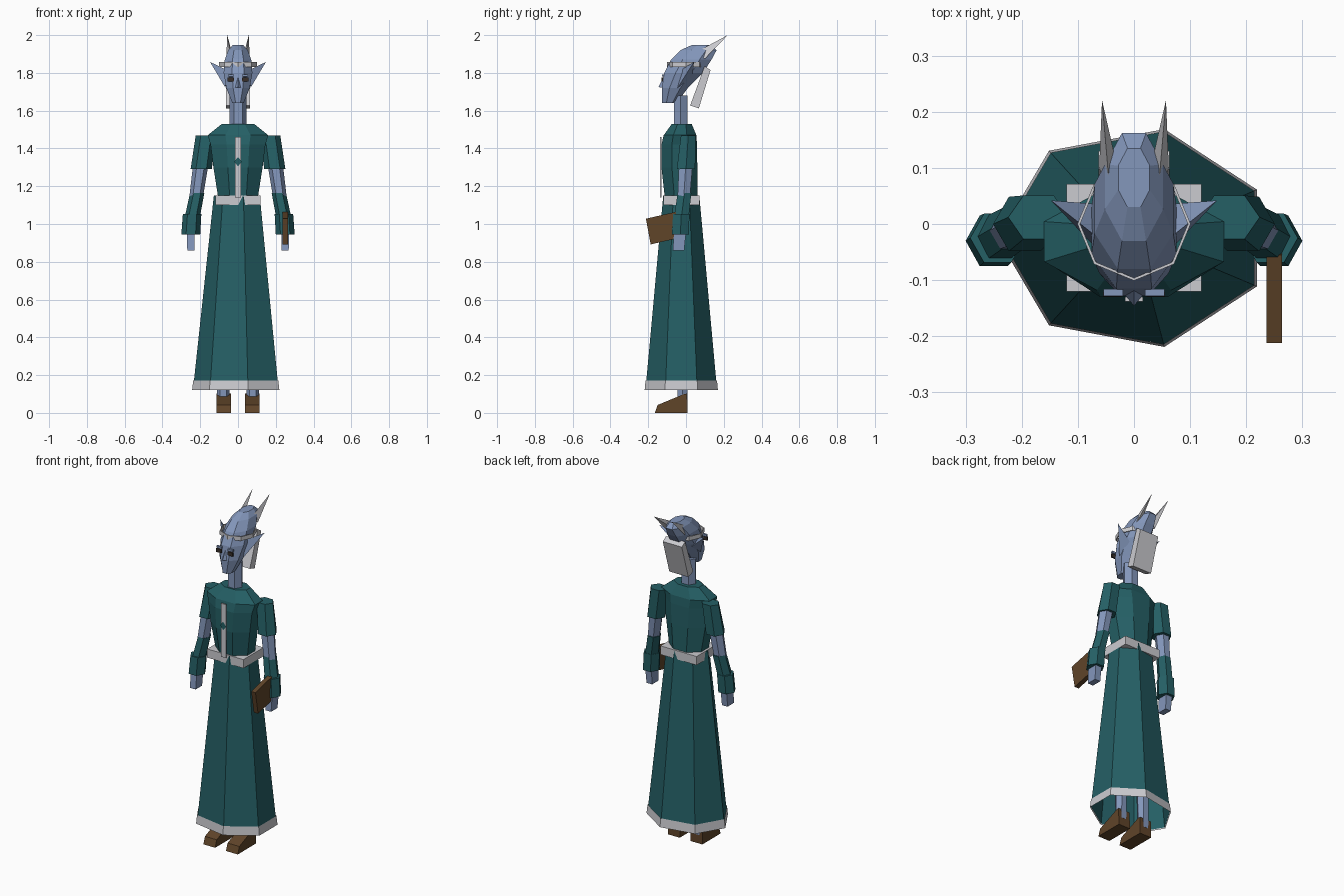
import bpy, bmesh, math
from mathutils import Vector

if "Cube" in bpy.data.objects:
    bpy.data.objects.remove(bpy.data.objects["Cube"])


def material(name, r, g, b):
    m = bpy.data.materials.new(name)
    m.diffuse_color = (r, g, b, 1)
    m.use_nodes = True
    m.node_tree.nodes["Principled BSDF"].inputs["Base Color"].default_value = m.diffuse_color
    return m


TEAL = material("teal_cloth", 0.018, 0.115, 0.13)
SKIN = material("blue_skin", 0.23, 0.31, 0.50)
PALE = material("pale_grey", 0.60, 0.60, 0.63)
BROWN = material("brown_leather", 0.115, 0.058, 0.022)
DARK = material("dark_brown", 0.04, 0.028, 0.022)


def finish(name, bm, mat):
    bmesh.ops.recalc_face_normals(bm, faces=bm.faces)
    me = bpy.data.meshes.new(name)
    bm.to_mesh(me)
    bm.free()
    me.materials.append(mat)
    ob = bpy.data.objects.new(name, me)
    bpy.context.collection.objects.link(ob)
    return ob


def loft(name, mat, rings, n, phase=0.0, caps=(True, True)):
    """Skin n-sided rings given as (x, y, z, rx, ry)."""
    bm = bmesh.new()
    loops = []
    for x, y, z, rx, ry in rings:
        loops.append([bm.verts.new((x + rx * math.cos(phase + math.tau * i / n),
                                    y + ry * math.sin(phase + math.tau * i / n), z))
                      for i in range(n)])
    for a, b in zip(loops, loops[1:]):
        for i in range(n):
            j = (i + 1) % n
            bm.faces.new((a[i], a[j], b[j], b[i]))
    if caps[0]:
        bm.faces.new(loops[0][::-1])
    if caps[1]:
        bm.faces.new(loops[-1])
    return finish(name, bm, mat)


def prism(name, mat, profile, x0, x1):
    """Extrude a (y, z) profile from x0 to x1."""
    bm = bmesh.new()
    a = [bm.verts.new((x0, y, z)) for y, z in profile]
    b = [bm.verts.new((x1, y, z)) for y, z in profile]
    bm.faces.new(a)
    bm.faces.new(b[::-1])
    for i in range(len(a)):
        j = (i + 1) % len(a)
        bm.faces.new((a[i], a[j], b[j], b[i]))
    return finish(name, bm, mat)


def box(name, mat, x0, x1, y0, y1, z0, z1):
    return prism(name, mat, [(y0, z0), (y1, z0), (y1, z1), (y0, z1)], x0, x1)


def spike(name, mat, base, tip):
    """Pyramid on any base polygon."""
    bm = bmesh.new()
    vs = [bm.verts.new(p) for p in base]
    t = bm.verts.new(tip)
    bm.faces.new(vs)
    for i in range(len(vs)):
        bm.faces.new((vs[i], vs[(i + 1) % len(vs)], t))
    return finish(name, bm, mat)


# Seven-sided open skirt with hem band
loft("skirt", TEAL, [(0, -0.025, 0.125, 0.238, 0.194), (0, -0.025, 1.15, 0.128, 0.098)],
     7, math.pi, (False, True))
loft("hem", PALE, [(0, -0.025, 0.12, 0.243, 0.199), (0, -0.025, 0.172, 0.237, 0.194)],
     7, math.pi, (False, False))

# Square belt whose corners poke out of the skirt
box("belt", PALE, -0.12, 0.12, -0.12, 0.071, 1.10, 1.152)

# Torso: ring extents given as half width, front and back
K = 1 / math.cos(math.pi / 8)
torso = [(1.14, 0.105, -0.112, 0.06), (1.30, 0.13, -0.13, 0.06), (1.42, 0.145, -0.13, 0.058),
         (1.47, 0.16, -0.118, 0.055), (1.53, 0.085, -0.075, 0.03)]
loft("torso", TEAL, [(0, (f + b) / 2, z, w * K, (b - f) / 2 * K) for z, w, f, b in torso],
     8, math.pi / 8)

# Front trim and its clasp
box("front_trim", PALE, -0.016, 0.016, -0.138, -0.130, 1.14, 1.46)
bm = bmesh.new()
bm.faces.new([bm.verts.new(p) for p in
              ((-0.02, -0.141, 1.33), (0, -0.141, 1.305), (0.02, -0.141, 1.33), (0, -0.141, 1.355))])
finish("clasp", bm, TEAL)

# Neck
loft("neck", SKIN, [(0, -0.028, 1.49, 0.045, 0.042), (0, -0.028, 1.68, 0.045, 0.042)], 6)

# Swept-back head
head = [(1.64, 0.030, -0.127, -0.05), (1.72, 0.062, -0.128, 0.01), (1.80, 0.076, -0.115, 0.09),
        (1.87, 0.070, -0.080, 0.135), (1.92, 0.052, -0.030, 0.162), (1.947, 0.028, 0.03, 0.135)]
loft("head", SKIN, [(0, (f + b) / 2, z, w * K, (b - f) / 2 * K) for z, w, f, b in head],
     8, math.pi / 8)
spike("nose", SKIN, [(0, -0.115, 1.785), (-0.022, -0.12, 1.72), (0.022, -0.12, 1.72)],
      (0, -0.146, 1.725))

# Hair slab hanging behind the head
prism("hair", PALE, [(0.098, 1.835), (0.130, 1.815), (0.068, 1.612), (0.022, 1.627)], -0.063, 0.063)

# Thin eight-sided circlet
bm = bmesh.new()
rings = [[bm.verts.new((r * math.sin(math.tau * i / 8), -r * math.cos(math.tau * i / 8), z))
          for i in range(8)] for r, z in ((0.101, 1.832), (0.101, 1.857), (0.096, 1.857), (0.096, 1.832))]
for k in range(4):
    a, b = rings[k], rings[(k + 1) % 4]
    for i in range(8):
        j = (i + 1) % 8
        bm.faces.new((a[i], a[j], b[j], b[i]))
finish("circlet", bm, PALE)

for side, s in (("left", 1), ("right", -1)):
    # Face details
    box(side + "_eye", DARK, s * 0.022, s * 0.055, -0.129, -0.121, 1.755, 1.776)
    box(side + "_brow", SKIN, s * 0.020, s * 0.054, -0.128, -0.116, 1.780, 1.792)
    # Pointed ear
    spike(side + "_ear", SKIN, [(s * 0.066, -0.045, 1.72), (s * 0.07, -0.02, 1.82),
                                (s * 0.06, 0.035, 1.78)], (s * 0.148, 0.042, 1.858))
    # Horn
    spike(side + "_horn", PALE, [(s * 0.042, 0.045, 1.905), (s * 0.062, 0.10, 1.875),
                                 (s * 0.034, 0.12, 1.915)], (s * 0.057, 0.221, 2.0))
    # Arm pieces from shoulder to hand
    loft(side + "_upper_sleeve", TEAL, [(s * 0.17, 0.012, 1.468, 0.054, 0.045),
                                        (s * 0.195, 0.0, 1.29, 0.056, 0.056)], 6)
    loft(side + "_arm", SKIN, [(s * 0.195, 0.0, 1.33, 0.041, 0.042),
                               (s * 0.222, -0.012, 1.14, 0.036, 0.038)], 6)
    loft(side + "_lower_sleeve", TEAL, [(s * 0.216, -0.008, 1.165, 0.038, 0.042),
                                        (s * 0.243, -0.025, 1.03, 0.040, 0.045)], 6)
    loft(side + "_cuff", TEAL, [(s * 0.243, -0.025, 1.052, 0.049, 0.05),
                                (s * 0.25, -0.03, 0.945, 0.050, 0.052)], 6)
    loft(side + "_hand", SKIN, [(s * 0.25, -0.03, 0.97, 0.030, 0.045),
                                (s * 0.25, -0.04, 0.86, 0.026, 0.043)], 4, math.pi / 4)
    # Leg and wedge shoe
    loft(side + "_leg", SKIN, [(s * 0.078, -0.018, 0.05, 0.032, 0.03),
                               (s * 0.075, -0.02, 0.65, 0.045, 0.042)], 6)
    prism(side + "_shoe", BROWN, [(-0.165, 0), (0.008, 0), (0.006, 0.102), (-0.01, 0.10),
                                  (-0.15, 0.042)], s * 0.036, s * 0.114)

# Tilted book in one hand
prism("book", BROWN, [(-0.212, 1.028), (-0.055, 1.064), (-0.03, 0.928), (-0.187, 0.892)], 0.236, 0.264)
